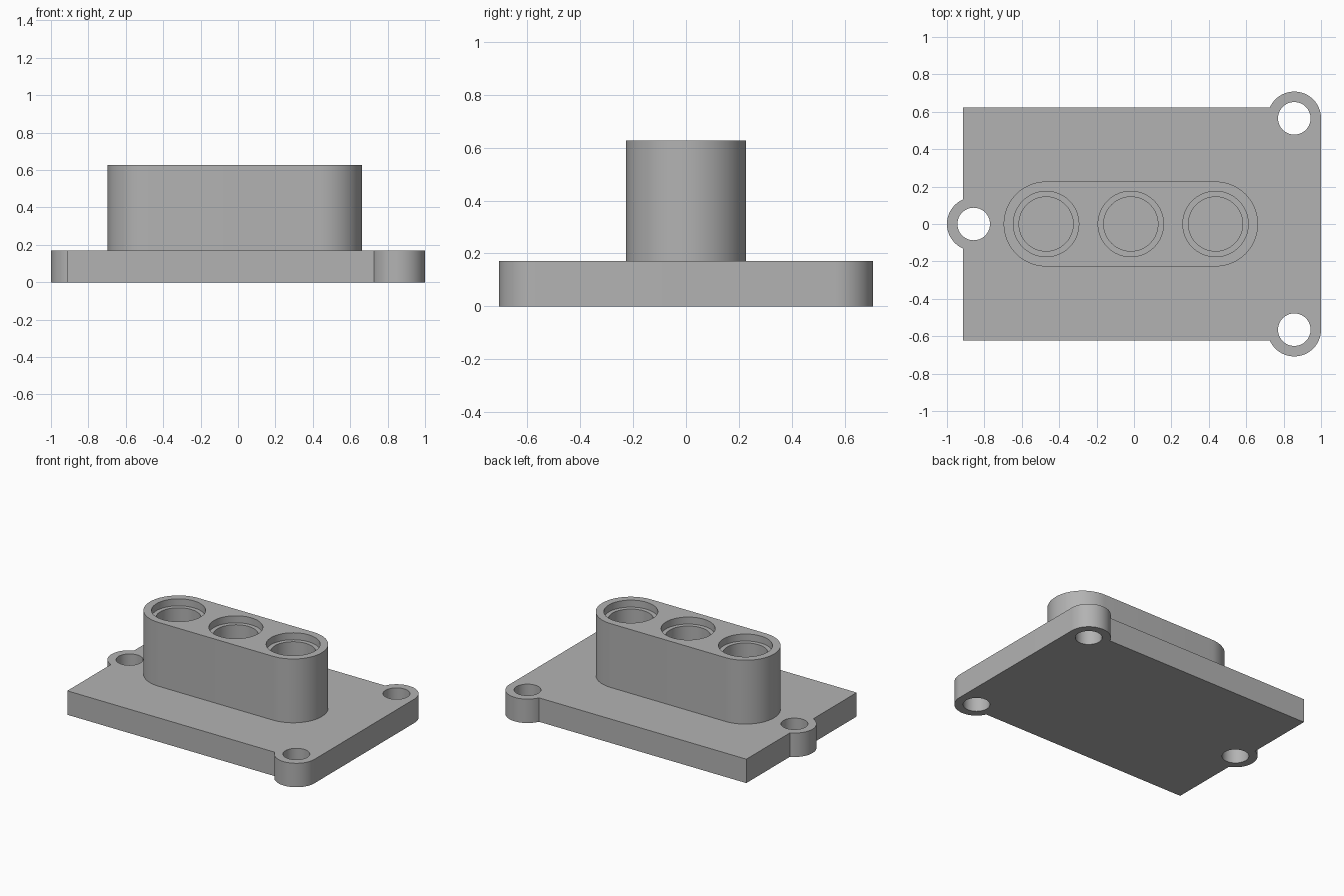
import bpy, bmesh
from math import cos, sin, radians, asin, degrees

cube = bpy.data.objects.get("Cube")
if cube:
    bpy.data.objects.remove(cube, do_unlink=True)

PLATE_TOP, TOP = 0.171, 0.627
EAR_R, EAR_X, EAR_Y, BOLT_R = 0.143, 0.857, 0.565, 0.087
EDGE_X, EDGE_Y = -0.913, 0.623
BOSS_R, BORE_R, RECESS_R, RECESS_DEPTH = 0.227, 0.145, 0.175, 0.05
BORES = [-0.47, -0.017, 0.436]

grey = bpy.data.materials.new("plain_grey")
grey.use_nodes = True
grey.diffuse_color = (0.45, 0.45, 0.45, 1)
grey.node_tree.nodes["Principled BSDF"].inputs["Base Color"].default_value = grey.diffuse_color


def arc(cx, cy, r, start, end, steps=32):
    angles = [radians(start + (end - start) * i / steps) for i in range(steps + 1)]
    return [(cx + r * cos(a), cy + r * sin(a)) for a in angles]


def prism(name, outline, z0, z1):
    """Extrude a counter-clockwise outline between two heights."""
    bm = bmesh.new()
    face = bm.faces.new([bm.verts.new((x, y, z0)) for x, y in outline])
    moved = bmesh.ops.extrude_face_region(bm, geom=[face])["geom"]
    bmesh.ops.translate(bm, vec=(0, 0, z1 - z0),
                        verts=[v for v in moved if isinstance(v, bmesh.types.BMVert)])
    bmesh.ops.recalc_face_normals(bm, faces=bm.faces)
    mesh = bpy.data.meshes.new(name)
    bm.to_mesh(mesh)
    bm.free()
    mesh.materials.append(grey)
    obj = bpy.data.objects.new(name, mesh)
    bpy.context.collection.objects.link(obj)
    return obj


def select(obj):
    bpy.ops.object.select_all(action='DESELECT')
    obj.select_set(True)
    bpy.context.view_layer.objects.active = obj


def drill(obj, x, y, r, z0, z1):
    cutter = prism("hole_cutter", arc(x, y, r, 0, 360, 64)[:-1], z0, z1)
    cutter.hide_render = True
    mod = obj.modifiers.new("hole", 'BOOLEAN')
    mod.operation, mod.solver, mod.object = 'DIFFERENCE', 'EXACT', cutter
    select(obj)
    bpy.ops.object.modifier_apply(modifier=mod.name)
    bpy.data.objects.remove(cutter, do_unlink=True)


# Base plate with two corner ears and one ear on the left edge
corner = degrees(asin((EDGE_Y - EAR_Y) / EAR_R))
side = degrees(asin((EAR_X + EDGE_X) / EAR_R))
front_ear = arc(EAR_X, -EAR_Y, EAR_R, 180 + corner, 360)
back_ear = arc(EAR_X, EAR_Y, EAR_R, 0, 180 - corner)
edge_ear = arc(-EAR_X, 0, EAR_R, 90 - side, 270 + side)
outline = front_ear + back_ear + [(EDGE_X, EDGE_Y)] + edge_ear + [(EDGE_X, -EDGE_Y)]
plate = prism("base_plate", outline, 0, PLATE_TOP)
for x, y in [(EAR_X, EAR_Y), (EAR_X, -EAR_Y), (-EAR_X, 0)]:
    drill(plate, x, y, BOLT_R, -0.1, PLATE_TOP + 0.1)

# Rounded boss with three stepped bores that end on the plate
slot = arc(BORES[-1], 0, BOSS_R, -90, 90) + arc(BORES[0], 0, BOSS_R, 90, 270)
boss = prism("bore_block", slot, PLATE_TOP, TOP)
for x in BORES:
    drill(boss, x, 0, BORE_R, PLATE_TOP - 0.1, TOP + 0.1)
    drill(boss, x, 0, RECESS_R, TOP - RECESS_DEPTH, TOP + 0.1)

for obj in (plate, boss):
    select(obj)
    bpy.ops.object.shade_smooth_by_angle(angle=radians(30))
